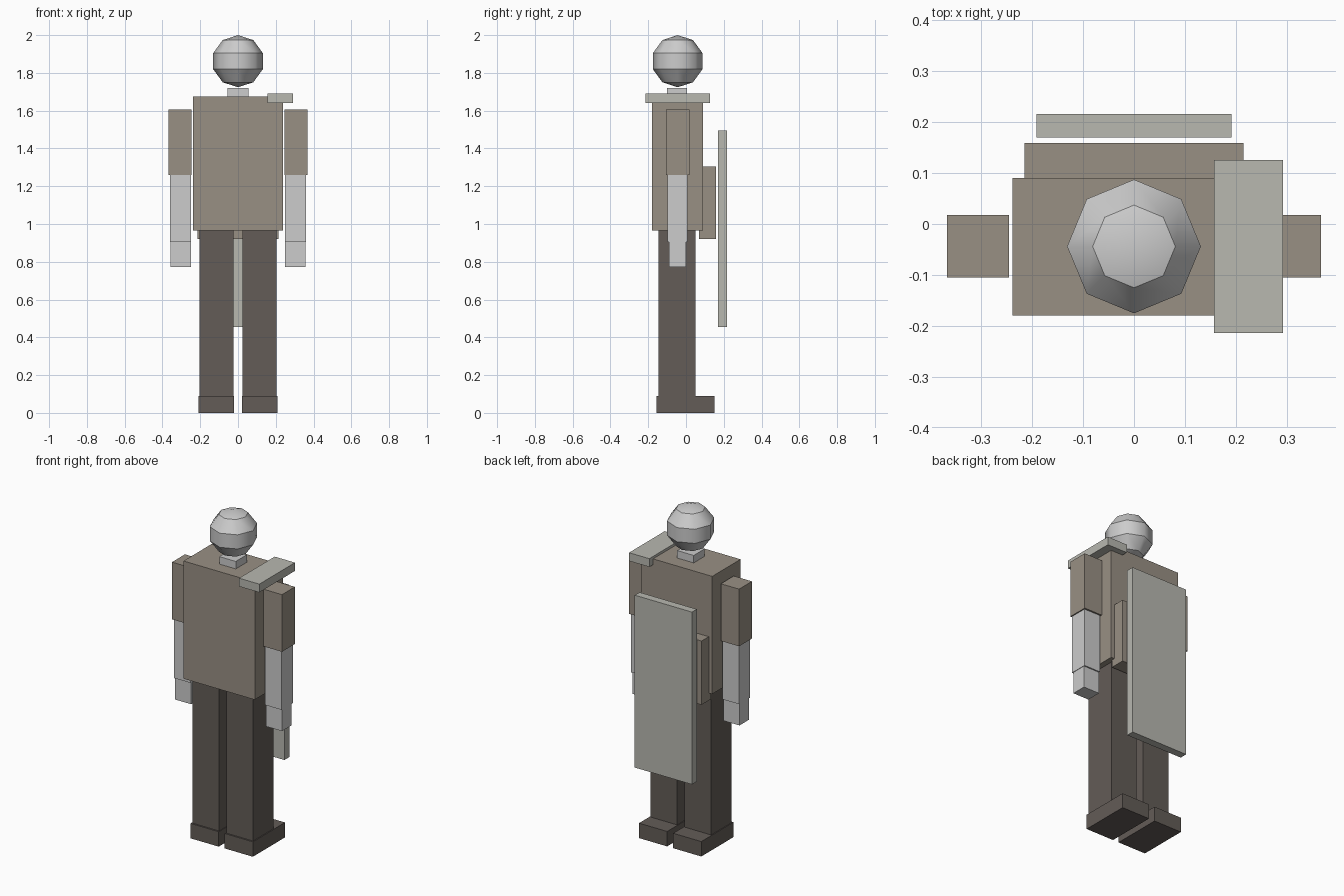
import bpy
import math

old = bpy.data.objects.get("Cube")
if old:
    bpy.data.objects.remove(old, do_unlink=True)


def linear(v):
    v /= 255
    return v / 12.92 if v <= 0.04045 else ((v + 0.055) / 1.055) ** 2.4


def material(name, *rgb):
    colour = [linear(v) for v in rgb] + [1]
    mat = bpy.data.materials.new(name)
    mat.use_nodes = True
    mat.diffuse_color = colour
    shader = next(n for n in mat.node_tree.nodes if n.type == "BSDF_PRINCIPLED")
    shader.inputs["Base Color"].default_value = colour
    return mat


pale = material("pale_grey", 204, 204, 204)
cloth = material("warm_taupe", 153, 144, 132)
dark = material("dark_brown_grey", 99, 92, 87)
plate = material("stone_grey", 184, 184, 176)


def box(name, mat, x, y, z):
    """Box spanning the given (low, high) ranges."""
    spans = (x, y, z)
    bpy.ops.mesh.primitive_cube_add(size=1, location=[(a + b) / 2 for a, b in spans])
    obj = bpy.context.object
    obj.name = name
    obj.scale = [b - a for a, b in spans]
    bpy.ops.object.transform_apply(location=False, rotation=False, scale=True)
    obj.data.materials.append(mat)


def pair(name, mat, x, y, z):
    """The same box on both sides of the body."""
    box("left_" + name, mat, x, y, z)
    box("right_" + name, mat, (-x[1], -x[0]), y, z)


# Trunk and neck
box("torso", cloth, (-0.238, 0.238), (-0.18, 0.09), (0.965, 1.675))
box("neck", pale, (-0.055, 0.055), (-0.10, 0.005), (1.675, 1.72))

# Arms
pair("upper_arm", cloth, (0.245, 0.367), (-0.105, 0.018), (1.26, 1.605))
pair("forearm", pale, (0.25, 0.36), (-0.098, 0.008), (0.905, 1.26))
pair("hand", pale, (0.25, 0.357), (-0.09, 0.0), (0.773, 0.905))

# Legs
pair("leg", dark, (0.024, 0.203), (-0.146, 0.05), (0.09, 0.965))
pair("foot", dark, (0.02, 0.208), (-0.155, 0.151), (0, 0.09))

# Gear: back pack, cape board and shoulder plate
box("back_pack", cloth, (-0.215, 0.215), (0.068, 0.159), (0.92, 1.305))
box("cape", plate, (-0.191, 0.191), (0.17, 0.216), (0.455, 1.495))
box("left_shoulder_plate", plate, (0.157, 0.292), (-0.214, 0.126), (1.64, 1.69))

# Head: octagonal ball, smooth around each band with crisp band edges
bpy.ops.mesh.primitive_uv_sphere_add(segments=8, ring_count=5, radius=0.138,
                                     location=(0, -0.044, 1.862))
head = bpy.context.object
head.name = "head"
head.data.materials.append(pale)
bpy.ops.object.shade_smooth()
verts = head.data.vertices
for edge in head.data.edges:
    a, b = (verts[i].co for i in edge.vertices)
    edge.use_edge_sharp = math.isclose(a.z, b.z, abs_tol=0.001)
